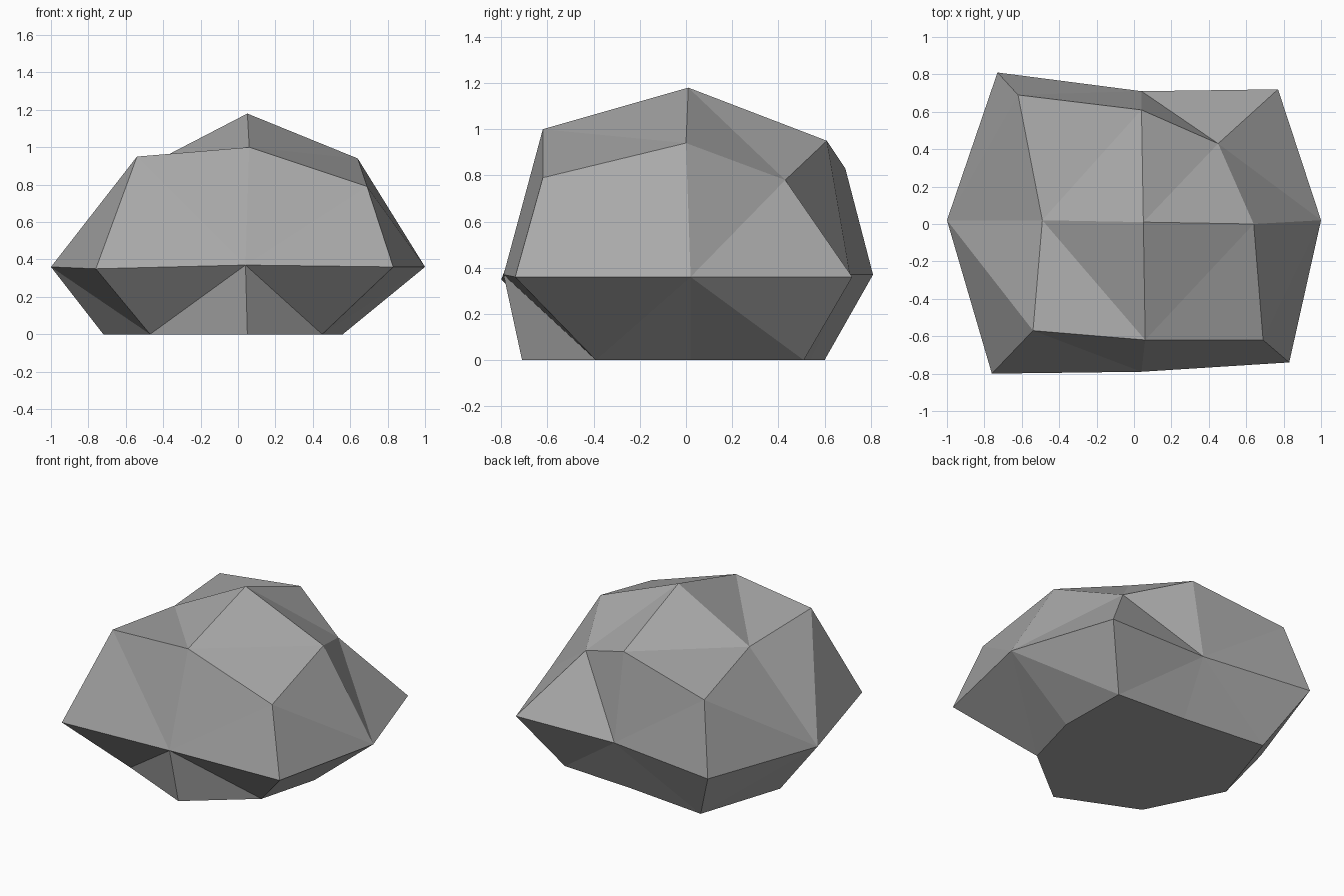
import bpy
import bmesh

# Remove the default cube
default_cube = bpy.data.objects.get("Cube")
if default_cube:
    bpy.data.objects.remove(default_cube, do_unlink=True)


def make_material(name, color):
    material = bpy.data.materials.new(name)
    material.use_nodes = True
    material.diffuse_color = color
    material.node_tree.nodes["Principled BSDF"].inputs["Base Color"].default_value = color
    return material


def add_ring(bm, points):
    return [bm.verts.new(point) for point in points]


def join_rings(bm, lower, upper):
    """Join two rings; every side middle (odd index) of the wide ring fans out to the corners."""
    count = len(lower)
    for middle in range(1, count, 2):
        for corner in (middle - 1, (middle + 1) % count):
            bm.faces.new((lower[middle], lower[corner], upper[corner]))
            bm.faces.new((lower[middle], upper[corner], upper[middle]))


# Cross-sections, counter-clockwise from the front right corner: corner, side middle, corner...
base_outline = [(-0.47, -0.48, 0), (0.05, -0.71, 0), (0.45, -0.39, 0), (0.56, 0.02, 0),
                (0.55, 0.51, 0), (0.05, 0.54, 0), (-0.53, 0.6, 0), (-0.72, 0.02, 0)]
waist_outline = [(-0.76, -0.8, 0.35), (0.04, -0.79, 0.37), (0.83, -0.74, 0.36), (1, 0.02, 0.36),
                 (0.77, 0.72, 0.36), (0.04, 0.71, 0.37), (-0.73, 0.81, 0.37), (-1, 0.02, 0.36)]
shoulder_outline = [(-0.54, -0.57, 0.95), (0.06, -0.62, 1), (0.69, -0.62, 0.79), (0.64, 0, 0.94),
                    (0.45, 0.43, 0.78), (0.04, 0.61, 0.95), (-0.62, 0.69, 0.83), (-0.49, 0.02, 0.9)]

bm = bmesh.new()
base = add_ring(bm, base_outline)
waist = add_ring(bm, waist_outline)
shoulder = add_ring(bm, shoulder_outline)
peak = bm.verts.new((0.05, 0.01, 1.18))

# Undercut sides and sloping upper sides
join_rings(bm, waist, base)
join_rings(bm, waist, shoulder)

# Flat underside
bm.faces.new(base)

# Crown: three quarters fold across their middles, the dented back left one folds to the peak
dent = shoulder[4]
for corner in range(0, 8, 2):
    before, tip, after = shoulder[corner - 1], shoulder[corner], shoulder[corner + 1]
    if tip is dent:
        bm.faces.new((peak, before, tip))
        bm.faces.new((peak, tip, after))
    else:
        bm.faces.new((before, tip, after))
        bm.faces.new((peak, before, after))

bmesh.ops.recalc_face_normals(bm, faces=bm.faces)

# Faceted boulder with flat shading
mesh = bpy.data.meshes.new("boulder")
bm.to_mesh(mesh)
bm.free()
mesh.materials.append(make_material("stone grey", (0.4, 0.4, 0.4, 1)))
boulder = bpy.data.objects.new("boulder", mesh)
bpy.context.collection.objects.link(boulder)
